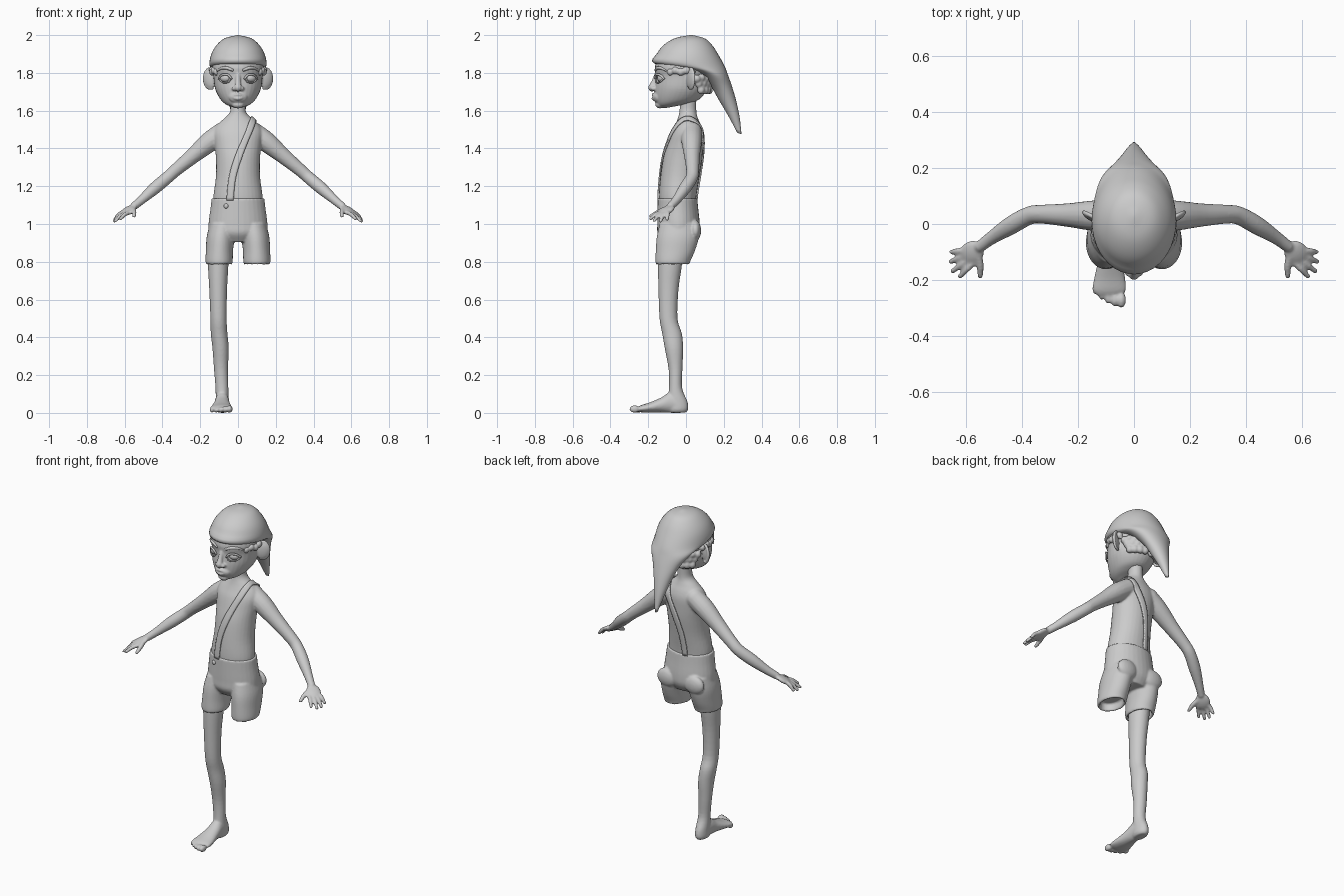
import bpy, bmesh, math
from mathutils import Vector, Matrix, Euler

cube = bpy.data.objects.get("Cube")
if cube:
    bpy.data.objects.remove(cube)

grey = bpy.data.materials.new("plain_grey")
grey.use_nodes = True
grey.diffuse_color = (0.6, 0.6, 0.6, 1)
grey.node_tree.nodes["Principled BSDF"].inputs["Base Color"].default_value = (0.6, 0.6, 0.6, 1)


def spline(points, sub=4):
    """Smooth curve through points of any dimension."""
    p = [Vector(q) for q in points]
    p = [p[0] * 2 - p[1]] + p + [p[-1] * 2 - p[-2]]
    out = []
    for i in range(1, len(p) - 2):
        a, b, c, d = p[i - 1:i + 3]
        for k in range(sub):
            t = k / sub
            out.append((b * 2 + (c - a) * t + (a * 2 - b * 5 + c * 4 - d) * t ** 2
                        + (b * 3 - a - c * 3 + d) * t ** 3) * 0.5)
    return out + [p[-2]]


def skin(bm, rings):
    """Closed surface over a row of rings."""
    rows = [[bm.verts.new(co) for co in ring] for ring in rings]
    n = len(rows[0])
    for a, b in zip(rows, rows[1:]):
        for i in range(n):
            bm.faces.new((a[i], a[(i + 1) % n], b[(i + 1) % n], b[i]))
    bm.faces.new(rows[0])
    bm.faces.new(rows[-1])


def loft(bm, slices, n=32):
    """Elliptical slices: centre x, front y z, back y z, half width."""
    rings = []
    for cx, yf, zf, yb, zb, w in spline(slices):
        w = max(w, 0.002)
        ring = []
        for i in range(n):
            a = math.tau * i / n
            k = 0.5 + 0.5 * math.cos(a)
            ring.append((cx + w * math.sin(a), yb + (yf - yb) * k, zb + (zf - zb) * k))
        rings.append(ring)
    skin(bm, rings)


def ball(bm, centre, radii, turn=(0, 0, 0)):
    m = Matrix.Translation(centre) @ Euler(turn).to_matrix().to_4x4() @ Matrix.Diagonal((*radii, 1))
    bmesh.ops.create_uvsphere(bm, u_segments=20, v_segments=12, radius=1, matrix=m)


def tube(bm, points, n=16):
    """Round limb through x, y, z, radius, with rounded ends."""
    pts = spline(points)
    span = (pts[-1] - pts[0]).xyz.normalized()
    ref = Vector((0, 0, 1)) if abs(span.y) > 0.8 else Vector((0, 1, 0))
    rings = []
    for i, p in enumerate(pts):
        t = (pts[min(i + 1, len(pts) - 1)] - pts[max(i - 1, 0)]).xyz.normalized()
        u = t.cross(ref).normalized()
        v = t.cross(u)
        rings.append([p.xyz + (u * math.cos(math.tau * k / n) + v * math.sin(math.tau * k / n)) * p.w
                      for k in range(n)])
    skin(bm, rings)
    for p in (pts[0], pts[-1]):
        ball(bm, p.xyz, (p.w,) * 3)


def finish(name, bm, voxel=0, soften=4):
    bmesh.ops.recalc_face_normals(bm, faces=bm.faces[:])
    for f in bm.faces:
        f.smooth = True
    me = bpy.data.meshes.new(name)
    bm.to_mesh(me)
    bm.free()
    me.materials.append(grey)
    ob = bpy.data.objects.new(name, me)
    bpy.context.collection.objects.link(ob)
    if voxel:
        fuse = ob.modifiers.new("fuse", 'REMESH')
        fuse.mode, fuse.voxel_size, fuse.use_smooth_shade = 'VOXEL', voxel, True
        relax = ob.modifiers.new("soften", 'SMOOTH')
        relax.factor, relax.iterations = 0.5, soften
    return ob


def level(cx, z, yf, yb, w):
    return (cx, yf, z, yb, z, w)


# Torso, neck, arms and hands
bm = bmesh.new()
loft(bm, [level(0, *s) for s in (
    (1.67, -.03, .055, .04), (1.595, -.035, .055, .042), (1.555, -.045, .065, .078),
    (1.52, -.06, .08, .115), (1.48, -.08, .09, .13), (1.42, -.1, .09, .124),
    (1.35, -.12, .085, .117), (1.25, -.135, .07, .117), (1.15, -.143, .055, .13),
    (1.08, -.14, .05, .13))])
for s in (1, -1):
    tube(bm, [(s * x, y, z, r) for x, y, z, r in (
        (.08, .03, 1.485, .055), (.15, .03, 1.435, .054), (.24, .032, 1.36, .042),
        (.33, .035, 1.285, .034), (.375, .03, 1.245, .033), (.44, -.005, 1.19, .033),
        (.51, -.05, 1.128, .024), (.55, -.08, 1.095, .021))])
    along = Vector((.06, -.055, -.045)).normalized()
    across = Vector((.65, .72, 0)).normalized()
    across = (across - along * across.dot(along)).normalized()
    palm = Vector((.58, -.103, 1.072))
    frame = Matrix((along, across, along.cross(across))).transposed()
    flip = Matrix.Diagonal((s, 1, 1))
    m = Matrix.Translation(flip @ palm) @ (flip @ frame @ Matrix.Diagonal((.052, .042, .017))).to_4x4()
    bmesh.ops.create_uvsphere(bm, u_segments=20, v_segments=12, radius=1, matrix=m)
    tips = ((.652, -.1, 1.025), (.655, -.135, 1.016), (.648, -.168, 1.018), (.622, -.187, 1.028))
    for k, tip in enumerate(tips):
        base = palm + along * .022 + across * (.029 - .0195 * k)
        mid = (base + Vector(tip)) / 2 + Vector((0, 0, .006))
        tube(bm, [(*(flip @ q), r) for q, r in ((base, .012), (mid, .0115), (Vector(tip), .0095))], 10)
    thumb = [(palm - along * .02 - across * .015, .014),
             (Vector((.55, -.15, 1.062)), .013), (Vector((.55, -.186, 1.042)), .01)]
    tube(bm, [(*(flip @ q), r) for q, r in thumb], 10)
body = finish("upper_body", bm, .006)

# Standing leg and bare foot
bm = bmesh.new()
loft(bm, [level(*s) for s in (
    (-.105, .85, -.145, -.02, .053), (-.105, .78, -.148, -.022, .054), (-.105, .65, -.146, -.04, .047),
    (-.103, .5, -.14, -.045, .043), (-.1, .42, -.126, -.022, .044), (-.092, .34, -.112, -.015, .043),
    (-.09, .23, -.092, -.019, .037), (-.085, .13, -.09, -.02, .034), (-.083, .06, -.1, .008, .035),
    (-.083, .02, -.1, .012, .035), (-.083, .002, -.09, 0, .026))])
loft(bm, [(cx, y, top, y, bottom, w) for cx, y, top, bottom, w in (
    (-.083, 0, .05, .008, .02), (-.083, -.03, .08, 0, .034), (-.084, -.08, .11, 0, .037),
    (-.085, -.13, .082, .003, .043), (-.087, -.19, .056, .002, .055),
    (-.088, -.235, .042, .003, .06), (-.088, -.255, .032, .008, .045))])
for k in range(5):
    r = .0195 - .002 * k
    ball(bm, (-.045 - .0235 * k, -.272 + .0025 * k * k, r + .001), (r * .85, .028 - .002 * k, r))
finish("right_leg", bm, .0055)

# Shorts with hollow hems
bm = bmesh.new()
loft(bm, [level(0, *s) for s in (
    (1.135, -.15, .06, .14), (1.08, -.151, .065, .146), (1.0, -.152, .073, .156),
    (.95, -.15, .07, .15), (.905, -.12, .045, .1))])
for s in (1, -1):
    loft(bm, [level(s * cx, *r) for cx, *r in (
        (.08, 1.0, -.14, .065, .07), (.092, .93, -.155, .068, .074), (.098, .86, -.16, .048, .072),
        (.1, .805, -.162, .024, .072), (.1, .787, -.158, .018, .067), (.1, .79, -.148, .008, .057),
        (.1, .81, -.146, .006, .055), (.1, .83, -.145, .005, .054))])
    if s > 0:
        ball(bm, (.09, .05, .965), (.065, .03, .055))
    else:
        ball(bm, (-.09, .05, .965), (.065, .03, .055))
finish("shorts", bm, .006, 3)

# Button on the waist
bm = bmesh.new()
ball(bm, (-.063, -.14, 1.095), (.013, .009, .013))
finish("button", bm)

# Single strap over the left shoulder
bm = bmesh.new()
front = [(-.045, -.15, 1.125), (-.03, -.14, 1.25), (.012, -.12, 1.38), (.06, -.085, 1.49)]
back = [(x, -y * .8, z) for x, y, z in reversed(front)]
line = spline(front + [(.082, .01, 1.56)] + back, 8)
rows = [[bm.verts.new(p + Vector((o, 0, 0))) for o in (-.02, -.007, .007, .02)] for p in line]
for a, b in zip(rows, rows[1:]):
    for i in range(3):
        bm.faces.new((a[i], a[i + 1], b[i + 1], b[i]))
strap = finish("strap", bm)
wrap = strap.modifiers.new("lie_on_body", 'SHRINKWRAP')
wrap.target, wrap.wrap_mode, wrap.offset = body, 'ABOVE_SURFACE', .006
thick = strap.modifiers.new("thickness", 'SOLIDIFY')
thick.thickness, thick.offset = .008, 0


def face_y(x):
    return -.02 - .142 * math.sqrt(1 - (x / .134) ** 2)


# Head with nose, lips and ears
bm = bmesh.new()
loft(bm, [(0, *s) for s in (
    (-.12, 1.612, -.03, 1.628, .025), (-.15, 1.628, .02, 1.64, .065), (-.164, 1.665, .07, 1.66, .095),
    (-.165, 1.72, .11, 1.71, .121), (-.16, 1.78, .125, 1.78, .13), (-.163, 1.84, .13, 1.84, .136),
    (-.12, 1.92, .1, 1.92, .1), (0, 1.96, .02, 1.96, .02))])
tube(bm, [(0, -.155, 1.79, .013), (0, -.168, 1.755, .014), (0, -.18, 1.722, .02)])
ball(bm, (0, -.148, 1.672), (.05, .026, .034))
ball(bm, (0, -.138, 1.632), (.032, .024, .02))
for z, r in ((1.685, .0085), (1.664, .0095)):
    tube(bm, [(-.036, -.16, 1.674, .006), (0, -.174, z, r), (.036, -.16, 1.674, .006)], 10)
for s in (1, -1):
    ball(bm, (s * .02, -.17, 1.717), (.014, .017, .012))
    ball(bm, (s * .148, .022, 1.768), (.038, .013, .05), (0, s * .2, s * .45))
    rim = [(s * (.145 + .034 * math.sin(a)), .026 + .016 * math.sin(a), 1.77 + .054 * math.cos(a), .008)
           for a in (-.5, .3, 1.1, 1.9, 2.7, 3.4)]
    tube(bm, rim, 10)
finish("head", bm, .005, 2)

# Eyes, lids and brows
for s, side in ((1, "left"), (-1, "right")):
    bm = bmesh.new()
    ball(bm, (s * .067, face_y(.067) + .012, 1.772), (.029, .02, .021), (0, 0, s * .4))
    finish(side + "_eye", bm)
    bm = bmesh.new()
    for zs, r in ((1, .006), (-1, .004)):
        tube(bm, [(s * x, face_y(x) - .003 - .006 * h, 1.77 + zs * .022 * h, r)
                  for x, h in ((.036, 0), (.05, .8), (.068, 1), (.086, .8), (.1, 0))], 10)
    finish(side + "_eyelids", bm)
    bm = bmesh.new()
    tube(bm, [(s * x, face_y(x) - .002, z, r) for x, z, r in (
        (.03, 1.815, .007), (.06, 1.826, .009), (.088, 1.824, .007), (.11, 1.81, .004))], 10)
    finish(side + "_brow", bm)

# Curly hair band from temple to nape
bm = bmesh.new()
for s in (1, -1):
    for k in range(10):
        a = math.radians(-36 + 13 * k)
        z = 1.805 + .008 * (k % 2) if k < 5 else 1.775 - .006 * (k % 2)
        ball(bm, (s * .136 * math.cos(a), -.005 + .13 * math.sin(a), z), (.02, .02, .021))
    for k in range(9):
        a = math.radians(34 + 6.5 * k)
        ball(bm, (s * .128 * math.cos(a), -.005 + .13 * math.sin(a), 1.745 - .035 * (k % 2)), (.02, .02, .024))
finish("hair", bm, .006, 2)

# Long pointed cap hanging behind
bm = bmesh.new()
loft(bm, [(0, *s) for s in (
    (.02, 2.0, .035, 2.0, .004), (-.055, 1.985, .1, 1.982, .07), (-.115, 1.95, .14, 1.945, .113),
    (-.152, 1.905, .172, 1.895, .141), (-.169, 1.85, .205, 1.835, .151), (.03, 1.81, .222, 1.79, .128),
    (.125, 1.735, .243, 1.73, .085), (.172, 1.66, .265, 1.655, .055),
    (.225, 1.57, .284, 1.565, .03), (.272, 1.482, .294, 1.475, .008))], 40)
finish("cap", bm)
